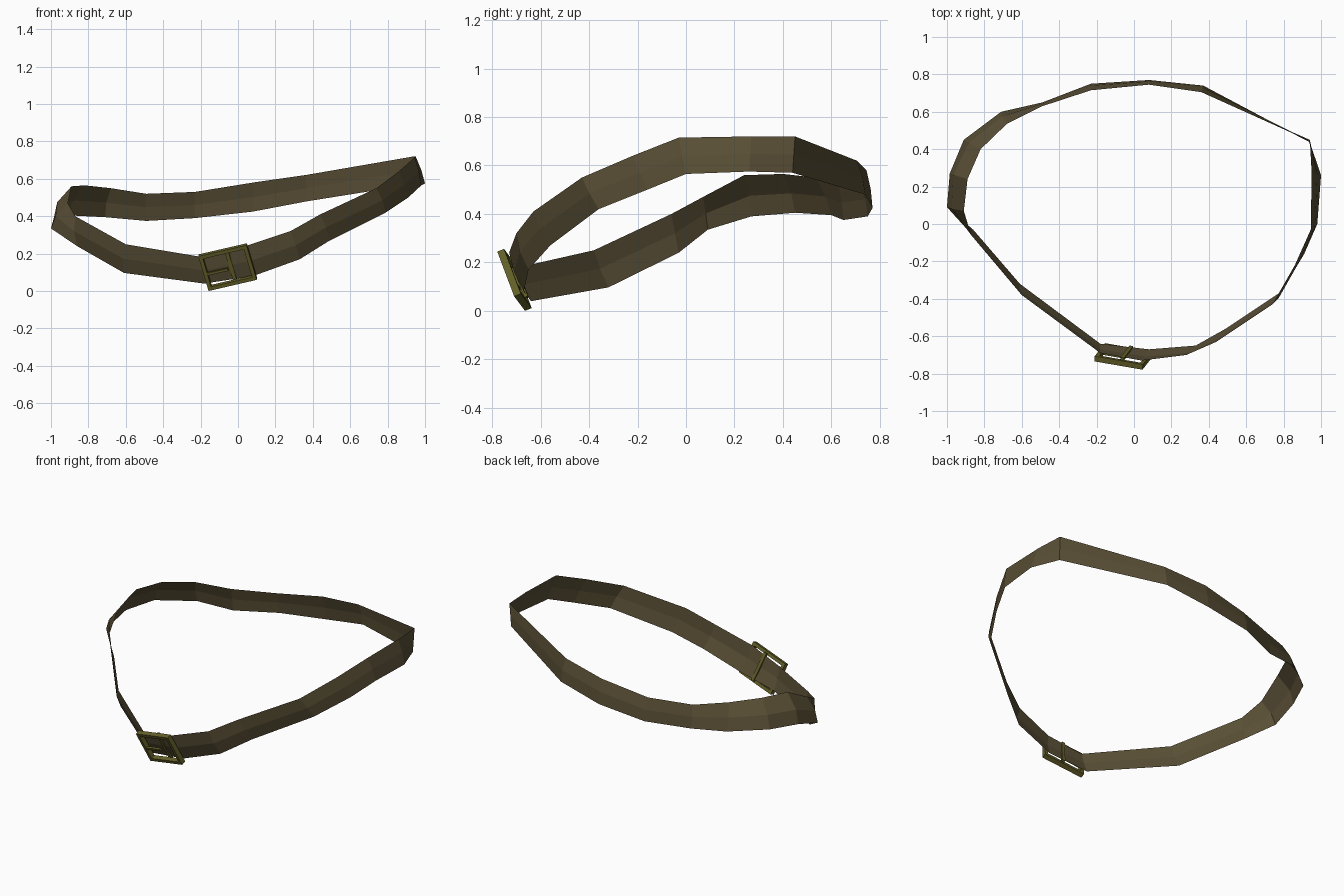
import bpy, bmesh
from mathutils import Vector, Matrix

if "Cube" in bpy.data.objects:
    bpy.data.objects.remove(bpy.data.objects["Cube"])


def material(name, color):
    m = bpy.data.materials.new(name)
    m.diffuse_color = (*color, 1)
    m.use_nodes = True
    m.node_tree.nodes["Principled BSDF"].inputs["Base Color"].default_value = m.diffuse_color
    return m


def finish(bm, name, mat):
    bmesh.ops.recalc_face_normals(bm, faces=bm.faces)
    mesh = bpy.data.meshes.new(name)
    bm.to_mesh(mesh)
    bm.free()
    mesh.materials.append(mat)
    ob = bpy.data.objects.new(name, mesh)
    bpy.context.collection.objects.link(ob)
    return ob


leather = material("leather", (0.10, 0.077, 0.036))
brass = material("brass", (0.13, 0.12, 0.022))

# Strap cross-sections around the loop: top xyz, bottom xyz, outward bulge
sections = [
    (-.18, -.69, .18, -.18, -.64, .04, .005),
    (-.60, -.38, .25, -.61, -.32, .097, .01),
    (-.87, -.06, .40, -.86, -.03, .24, .012),
    (-.91, .07, .47, -1.0, .09, .335, .02),
    (-.89, .24, .56, -.985, .27, .39, .03),
    (-.82, .40, .565, -.91, .45, .405, .02),
    (-.68, .535, .55, -.71, .60, .395, .012),
    (-.49, .63, .52, -.49, .65, .375, .003),
    (-.23, .715, .53, -.23, .75, .39, .008),
    (.08, .745, .58, .08, .77, .425, .005),
    (.36, .705, .62, .37, .74, .48, .008),
    (.94, .45, .72, .935, .44, .57, 0),
    (.95, .27, .72, 1.0, .26, .575, .005),
    (.945, -.03, .715, .98, 0, .565, .005),
    (.86, -.22, .64, .91, -.16, .50, .005),
    (.74, -.43, .55, .79, -.36, .42, .008),
    (.44, -.63, .41, .49, -.56, .27, .008),
    (.28, -.70, .32, .33, -.65, .17, .012),
    (.04, -.73, .24, .08, -.67, .08, .01),
]
bm = bmesh.new()
rings = []
for s in sections:
    top, low = Vector(s[:3]), Vector(s[3:6])
    mid = (top + low) / 2
    mid += Vector((mid.x, mid.y, 0)).normalized() * s[6]
    rings.append([bm.verts.new(p) for p in (top, mid, low)])
for a, b in zip(rings, rings[1:] + rings[:1]):
    for i in range(2):
        bm.faces.new((a[i], b[i], b[i + 1], a[i + 1]))
finish(bm, "strap", leather)

# Buckle frame axes: u along the strap, v up, n outward
u = Vector((.26, -.045, .06)).normalized()
v = Vector((-.05, -.07, .185))
v = (v - u * v.dot(u)).normalized()
n = u.cross(v)
frame = Matrix((u, v, n)).transposed().to_4x4()
frame.translation = Vector((-.055, -.708, .128))


def bar(name, pos, size):
    bm = bmesh.new()
    bmesh.ops.create_cube(bm, size=1)
    bmesh.ops.scale(bm, vec=size, verts=bm.verts)
    bmesh.ops.translate(bm, vec=pos, verts=bm.verts)
    bm.transform(frame)
    finish(bm, name, brass)


# Rectangular frame, centre bar and prong
W, H, T, D = .268, .205, .02, .03
for k, word in ((-1, "lower"), (1, "upper")):
    bar(word + "_buckle_bar", (0, k * (H - T) / 2, 0), (W, T, D))
for k, word in ((-1, "left"), (1, "right")):
    bar(word + "_buckle_bar", (k * (W - T) / 2, 0, 0), (T, H - 2 * T, D))
bar("centre_buckle_bar", (.015, 0, -.022), (.02, H - T, .016))
bar("buckle_prong", (-.06, -.01, .006), (.12, .014, .014))
